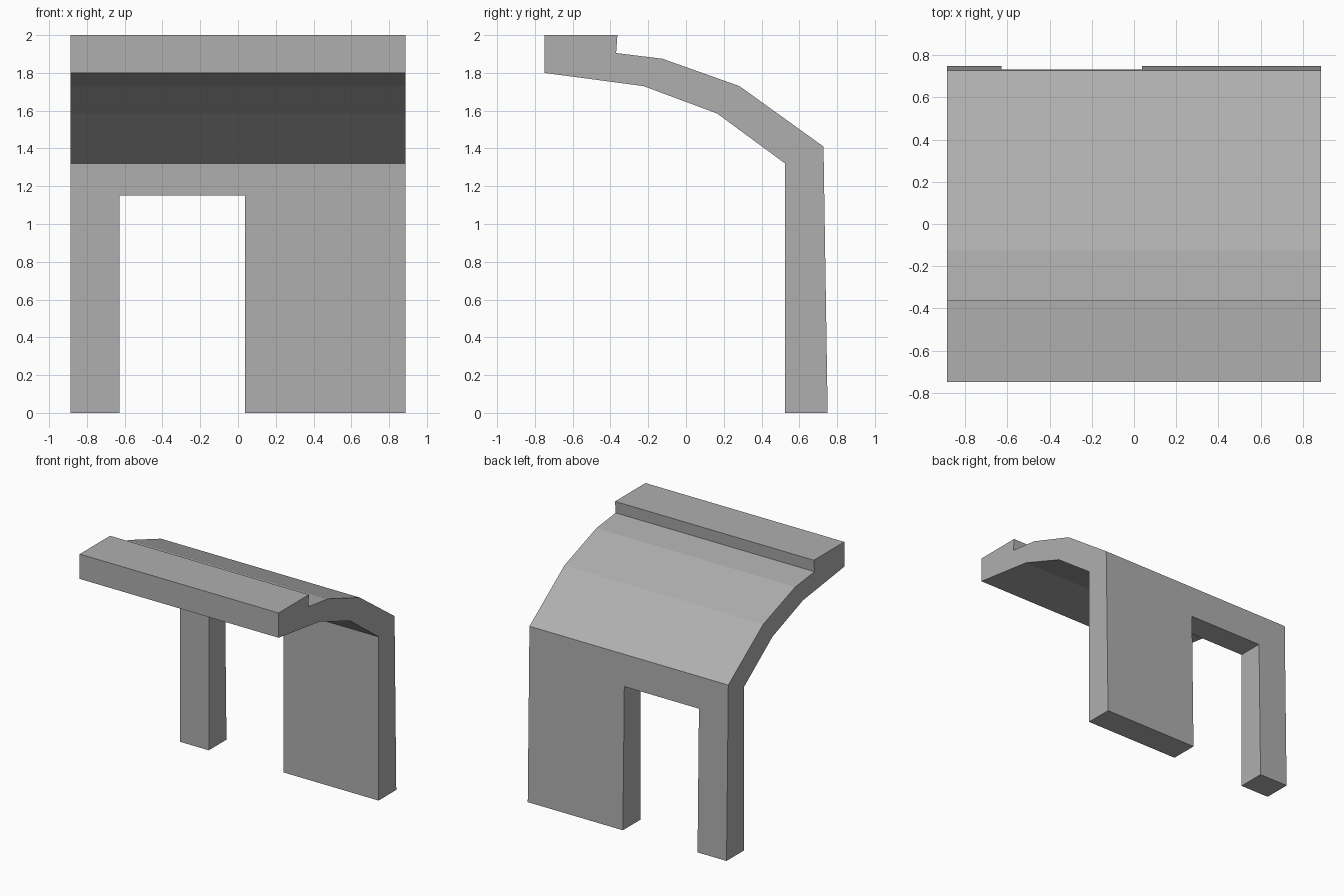
import bpy, bmesh

if "Cube" in bpy.data.objects:
    bpy.data.objects.remove(bpy.data.objects["Cube"])

HALF_W = 0.887


def extrude_profile(name, points, x0, x1):
    """Extrude a (y, z) outline along x."""
    bm = bmesh.new()
    face = bm.faces.new([bm.verts.new((x0, y, z)) for y, z in points])
    geom = bmesh.ops.extrude_face_region(bm, geom=[face])["geom"]
    verts = [g for g in geom if isinstance(g, bmesh.types.BMVert)]
    bmesh.ops.translate(bm, vec=(x1 - x0, 0, 0), verts=verts)
    bmesh.ops.recalc_face_normals(bm, faces=bm.faces)
    mesh = bpy.data.meshes.new(name)
    bm.to_mesh(mesh)
    bm.free()
    obj = bpy.data.objects.new(name, mesh)
    bpy.context.collection.objects.link(obj)
    return obj


# Wall, curved canopy and raised front lip as one section
section = [
    (-0.75, 2.0), (-0.363, 2.0), (-0.37, 1.905), (-0.125, 1.875),
    (0.283, 1.73), (0.728, 1.41), (0.75, 0.0), (0.525, 0.0),
    (0.525, 1.32), (0.165, 1.585), (-0.225, 1.73), (-0.75, 1.80),
]
canopy = extrude_profile("canopy_wall", section, -HALF_W, HALF_W)

# Off-centre doorway through the wall
doorway = extrude_profile(
    "doorway_cutter", [(0.4, -0.2), (0.9, -0.2), (0.9, 1.152), (0.4, 1.152)],
    -0.628, 0.038)
doorway.hide_render = True

cut = canopy.modifiers.new("doorway", "BOOLEAN")
cut.operation = "DIFFERENCE"
cut.solver = "EXACT"
cut.object = doorway
bpy.context.view_layer.objects.active = canopy
bpy.ops.object.modifier_apply(modifier=cut.name)
bpy.data.objects.remove(doorway)

# Mid-grey finish
grey = bpy.data.materials.new("mid_grey")
grey.diffuse_color = (0.43, 0.43, 0.43, 1.0)
grey.use_nodes = True
grey.node_tree.nodes["Principled BSDF"].inputs["Base Color"].default_value = grey.diffuse_color
canopy.data.materials.clear()
canopy.data.materials.append(grey)
